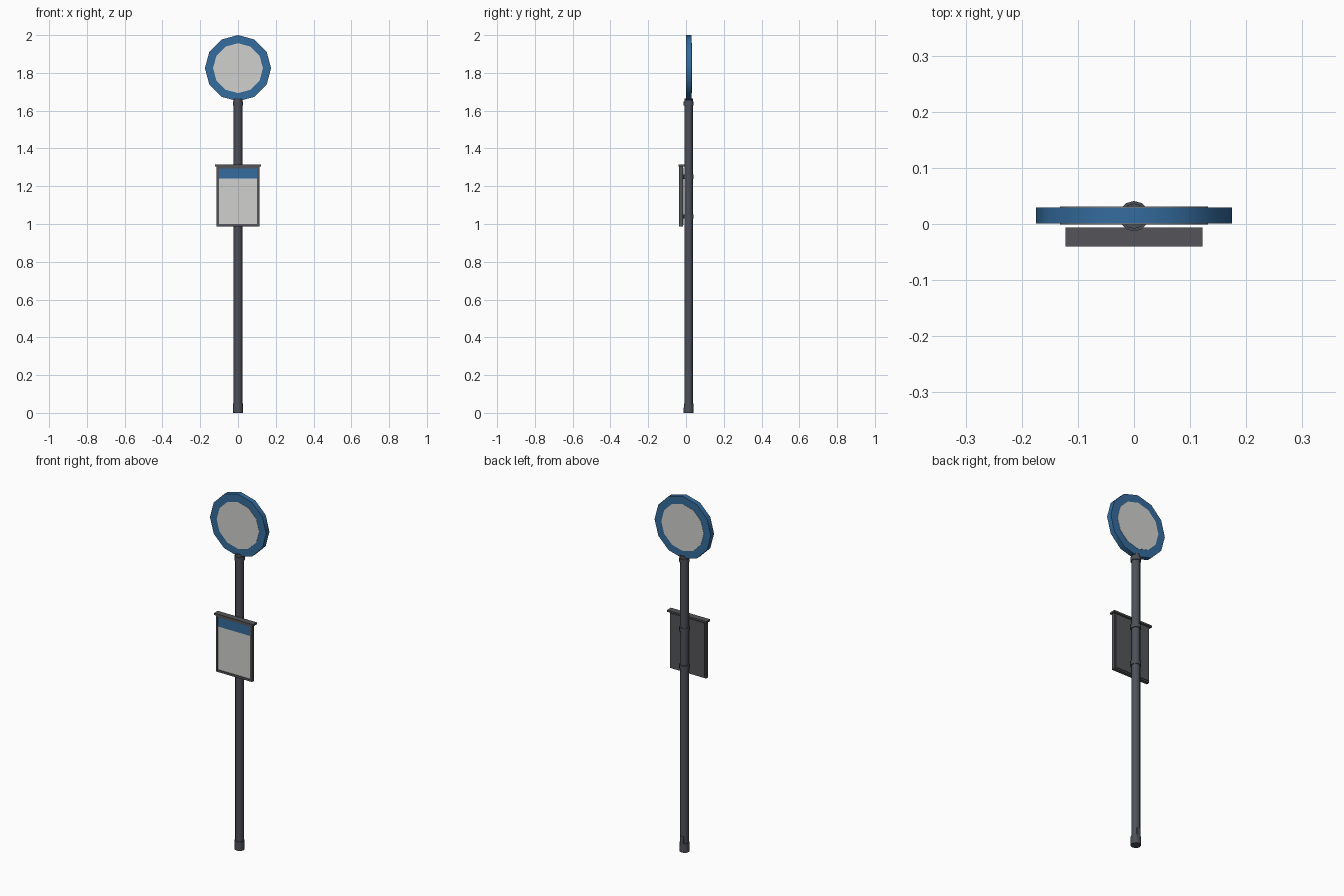
import bpy, math

if "Cube" in bpy.data.objects:
    bpy.data.objects.remove(bpy.data.objects["Cube"])


def mat(name, r, g, b):
    m = bpy.data.materials.new(name)
    m.diffuse_color = (r, g, b, 1)
    m.use_nodes = True
    m.node_tree.nodes["Principled BSDF"].inputs["Base Color"].default_value = m.diffuse_color
    return m


POLE = mat("slate_grey", 0.075, 0.08, 0.1)
FRAME = mat("dark_grey", 0.09, 0.09, 0.1)
BLUE = mat("sign_blue", 0.035, 0.15, 0.34)
WHITE = mat("off_white", 0.63, 0.63, 0.61)
PY = 0.014  # pole axis


def finish(ob, name, m, smooth=False):
    ob.name = name
    ob.data.materials.append(m)
    if smooth:
        bpy.ops.object.shade_smooth_by_angle(angle=math.radians(40))
    return ob


def box(name, x0, x1, y0, y1, z0, z1, m):
    bpy.ops.mesh.primitive_cube_add(size=1, location=((x0 + x1) / 2, (y0 + y1) / 2, (z0 + z1) / 2))
    ob = bpy.context.object
    ob.scale = (x1 - x0, y1 - y0, z1 - z0)
    bpy.ops.object.transform_apply(location=False, rotation=False, scale=True)
    return finish(ob, name, m)


def tube(name, r0, r1, z0, z1, m, sides=12):
    bpy.ops.mesh.primitive_cone_add(vertices=sides, radius1=r0, radius2=r1, depth=z1 - z0,
                                    location=(0, PY, (z0 + z1) / 2))
    return finish(bpy.context.object, name, m, True)


def disc(name, r, y0, y1, z, m):
    bpy.ops.mesh.primitive_cylinder_add(vertices=12, radius=r, depth=y1 - y0,
                                        location=(0, (y0 + y1) / 2, z),
                                        rotation=(math.pi / 2, 0, 0))
    return finish(bpy.context.object, name, m, True)


# pole, base sleeve and access hatch
tube("pole", 0.0225, 0.0225, 0, 1.665, POLE)
tube("base_sleeve", 0.0265, 0.0255, 0, 0.05, POLE)
box("access_hatch", -0.011, 0.011, 0.03, 0.038, 0.012, 0.09, POLE)

# clamp bands around the pole
for i, z in enumerate((1.04, 1.25, 1.638)):
    tube(f"clamp_band_{i + 1}", 0.027, 0.027, z - 0.011, z + 0.011, POLE)

# round sign with a white face on both sides
disc("sign_disc", 0.175, 0.0005, 0.0295, 1.825, BLUE)
disc("sign_face_front", 0.132, -0.001, 0.001, 1.825, WHITE)
disc("sign_face_back", 0.132, 0.029, 0.031, 1.825, WHITE)

# timetable case: back board, frame bars and rain cover
box("case_back", -0.105, 0.105, -0.028, -0.013, 0.995, 1.298, FRAME)
for s, n in ((-1, "left"), (1, "right")):
    a, b = sorted((s * 0.101, s * 0.113))
    box(f"frame_{n}", a, b, -0.036, -0.017, 0.987, 1.304, FRAME)
box("frame_bottom", -0.101, 0.101, -0.036, -0.017, 0.987, 0.999, FRAME)
box("frame_top", -0.101, 0.101, -0.036, -0.017, 1.295, 1.304, FRAME)
box("rain_cover", -0.122, 0.122, -0.04, -0.006, 1.304, 1.314, FRAME)

# timetable sheet and its header stripe
box("timetable_sheet", -0.101, 0.101, -0.032, -0.028, 0.999, 1.241, WHITE)
box("timetable_header", -0.101, 0.101, -0.032, -0.028, 1.241, 1.295, BLUE)
